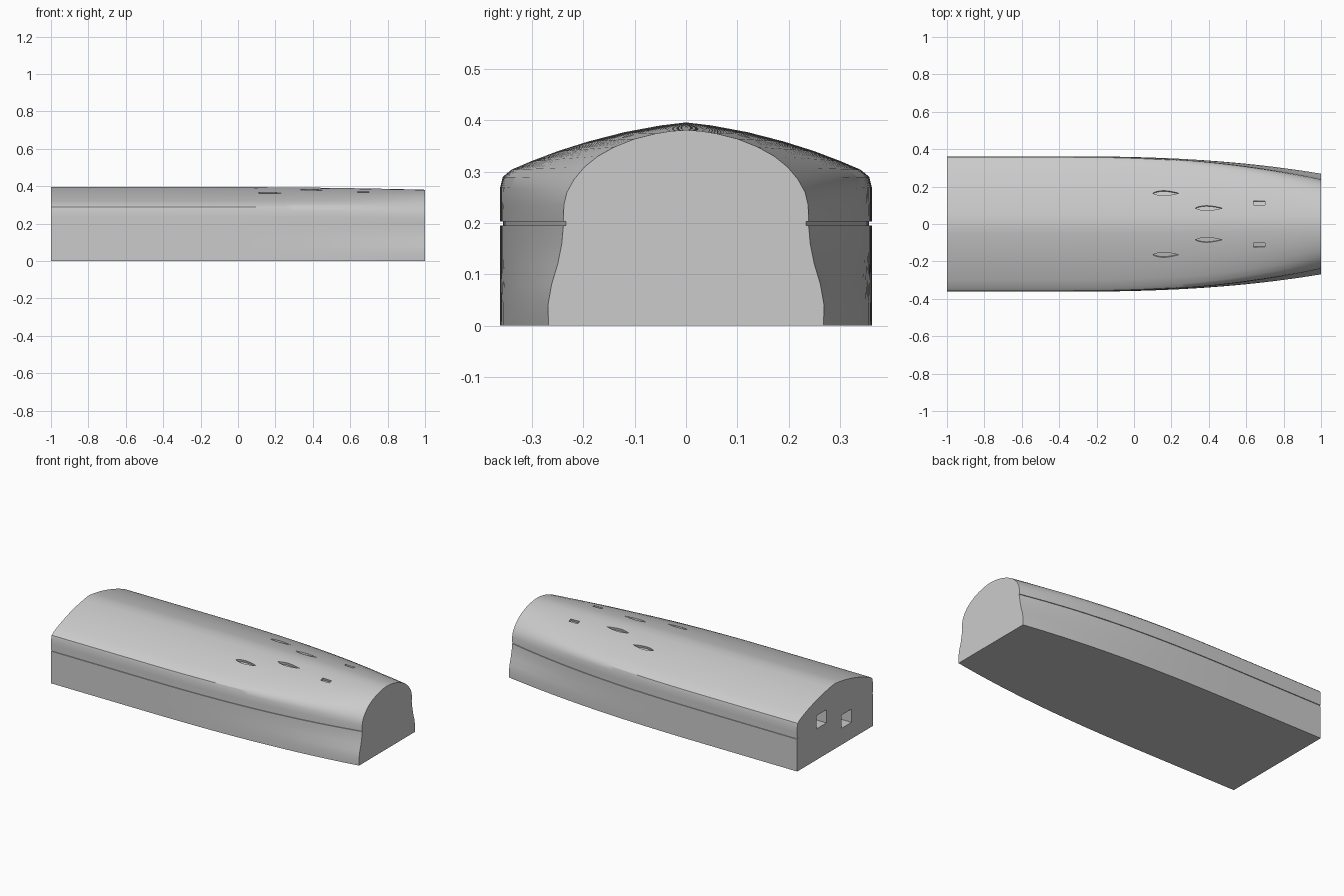
import bpy, bmesh, math
from mathutils import Matrix

cube = bpy.data.objects.get("Cube")
if cube:
    bpy.data.objects.remove(cube, do_unlink=True)

grey = bpy.data.materials.new("light_grey")
grey.use_nodes = True
COLOUR = (0.6, 0.6, 0.6, 1)
grey.diffuse_color = COLOUR
grey.node_tree.nodes["Principled BSDF"].inputs["Base Color"].default_value = COLOUR

# Half sections (y, z) from the base edge to the ridge, with a seam groove
WIDE = [(.362, 0), (.362, .04), (.362, .08), (.362, .12), (.362, .16),
        (.362, .195), (.357, .195), (.357, .203), (.362, .203), (.362, .235),
        (.362, .27), (.357, .29), (.34, .304), (.3, .321), (.25, .34),
        (.19, .359), (.12, .377), (.05, .39), (0, .396)]
NARROW = [(.268, 0), (.269, .04), (.262, .08), (.25, .12), (.242, .16),
          (.239, .195), (.234, .195), (.234, .203), (.239, .203), (.238, .235),
          (.232, .26), (.218, .285), (.198, .309), (.172, .33), (.14, .348),
          (.1, .364), (.06, .374), (.03, .379), (0, .381)]


def taper(x):
    return max(0, (x + 0.4) / 1.4) ** 2.5


def half_section(x):
    f = taper(x)
    return [(a + (c - a) * f, b + (d - b) * f)
            for (a, b), (c, d) in zip(WIDE, NARROW)]


def surface(x, y):
    """Height and slope of the roof at a point."""
    pts = half_section(x)[10:]
    for (y1, z1), (y0, z0) in zip(pts, pts[1:]):
        if y0 <= y <= y1:
            slope = (z1 - z0) / (y1 - y0)
            return z0 + slope * (y - y0), slope
    return pts[-1][1], 0


def make_object(name, bm):
    bmesh.ops.recalc_face_normals(bm, faces=bm.faces)
    mesh = bpy.data.meshes.new(name)
    bm.to_mesh(mesh)
    bm.free()
    mesh.materials.append(grey)
    obj = bpy.data.objects.new(name, mesh)
    bpy.context.collection.objects.link(obj)
    return obj


# Body: sections lofted along x, closer together toward the narrow end
stations = [-1, -0.7] + [-0.4 + 1.4 * i / 28 for i in range(29)]
bm = bmesh.new()
rings = []
for x in stations:
    half = half_section(x)
    loop = half + [(-y, z) for y, z in reversed(half[:-1])]
    rings.append([bm.verts.new((x, y, z)) for y, z in loop])
n = len(rings[0])
for a, b in zip(rings, rings[1:]):
    for i in range(n):
        j = (i + 1) % n
        bm.faces.new((a[i], a[j], b[j], b[i]))
bm.faces.new(rings[0])
bm.faces.new(rings[-1])
body = make_object("body", bm)


def prism(name, outline, height, matrix):
    """Upright prism from an xy outline, centred on z = 0."""
    bm = bmesh.new()
    face = bm.faces.new([bm.verts.new((x, y, -height / 2)) for x, y in outline])
    top = bmesh.ops.extrude_face_region(bm, geom=[face])["geom"]
    bmesh.ops.translate(bm, vec=(0, 0, height),
                        verts=[v for v in top if isinstance(v, bmesh.types.BMVert)])
    bm.transform(matrix)
    return make_object(name, bm)


def leaf(length, width):
    upper = [(length * (i / 12 - 0.5), width / 2 * math.sin(math.pi * (i / 12) ** 0.8))
             for i in range(13)]
    return upper + [(x, -y) for x, y in reversed(upper[1:-1])]


def rectangle(length, width):
    return [(sx * length / 2, sy * width / 2)
            for sx, sy in ((-1, -1), (1, -1), (1, 1), (-1, 1))]


cutters = []
# Mirrored roof recesses: two leaf-shaped scoops and a small rectangular pocket
RECESSES = [("rear_scoop", leaf(.14, .027), .17, .165),
            ("middle_scoop", leaf(.145, .026), .4, .085),
            ("front_pocket", rectangle(.06, .022), .67, .113)]
for name, outline, x, y in RECESSES:
    z, slope = surface(x, y)
    for side in (-1, 1):
        turn = Matrix.Rotation(math.atan(slope * side), 4, "X")
        place = Matrix.Translation((x, side * y, z)) @ turn
        cutters.append(prism(name + "_cutter", outline, .03, place))

# Rectangular sockets in the wide end
for y, z in ((.13, .228), (-.11, .14)):
    place = Matrix.Translation((-1, y, z))
    cutters.append(prism("socket_cutter", rectangle(.3, .095), .08, place))

bpy.context.view_layer.objects.active = body
body.select_set(True)
for cutter in cutters:
    cutter.hide_render = True
    mod = body.modifiers.new("cut", "BOOLEAN")
    mod.operation = "DIFFERENCE"
    mod.solver = "EXACT"
    mod.object = cutter
    bpy.ops.object.modifier_apply(modifier=mod.name)
    bpy.data.objects.remove(cutter, do_unlink=True)

bpy.ops.object.shade_smooth_by_angle(angle=math.radians(30))
